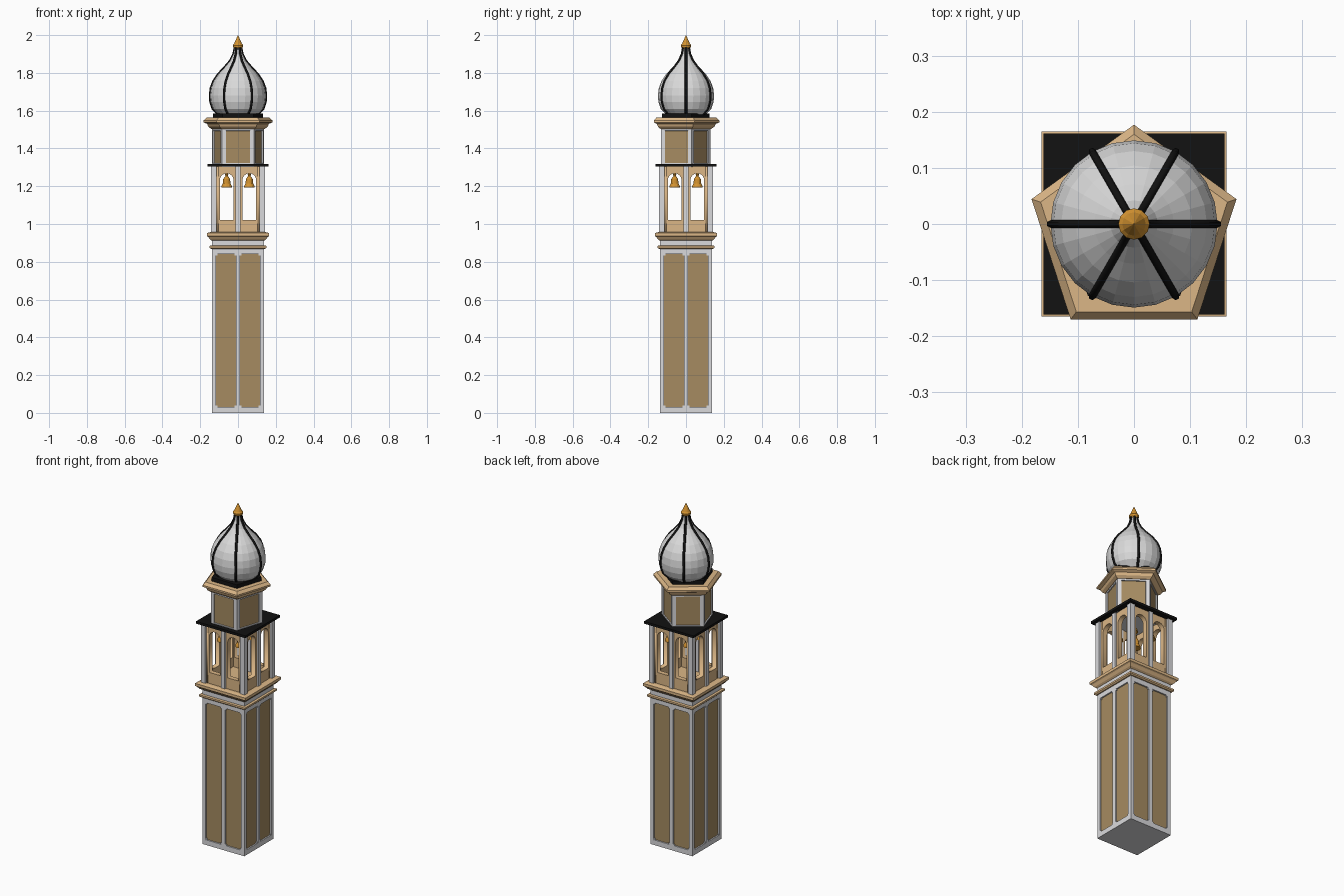
import bpy, bmesh, math
from mathutils import Matrix

if "Cube" in bpy.data.objects:
    bpy.data.objects.remove(bpy.data.objects["Cube"])


def material(name, rgb):
    m = bpy.data.materials.new(name)
    m.diffuse_color = (*rgb, 1)
    m.use_nodes = True
    m.node_tree.nodes["Principled BSDF"].inputs["Base Color"].default_value = m.diffuse_color
    return m


STONE = material("tan_stone", (0.71, 0.47, 0.24))
PANEL = material("brown_panel", (0.38, 0.26, 0.12))
WHITE = material("pale_trim", (0.70, 0.70, 0.72))
DOME = material("dome_grey", (0.70, 0.70, 0.70))
BLACK = material("black_metal", (0.006, 0.006, 0.006))
GOLD = material("golden_orange", (0.65, 0.29, 0.03))


def finish(name, bm, *mats):
    bmesh.ops.recalc_face_normals(bm, faces=bm.faces)
    me = bpy.data.meshes.new(name)
    bm.to_mesh(me)
    bm.free()
    for m in mats:
        me.materials.append(m)
    ob = bpy.data.objects.new(name, me)
    bpy.context.collection.objects.link(ob)
    return ob


def lathe_bm(profile, n, start=0.0, center=(0, 0)):
    """Stack of n-sided rings from (radius, z) pairs, capped at both ends."""
    bm = bmesh.new()
    rings = []
    for r, z in profile:
        rings.append([bm.verts.new((center[0] + r * math.cos(start + math.tau * j / n),
                                    center[1] + r * math.sin(start + math.tau * j / n), z))
                      for j in range(n)])
    for a, b in zip(rings, rings[1:]):
        for j in range(n):
            k = (j + 1) % n
            bm.faces.new((a[j], a[k], b[k], b[j]))
    bm.faces.new(rings[0][::-1])
    bm.faces.new(rings[-1])
    return bm


def square(name, profile, mat):
    """Square moulding, profile given as (half width, z)."""
    return finish(name, lathe_bm([(h * math.sqrt(2), z) for h, z in profile], 4, math.pi / 4), mat)


def four_sided(name, boxes, mat):
    """Boxes (x0, x1, y0, y1, z0, z1) for the front side, repeated on all four sides."""
    bm = bmesh.new()
    for q in range(4):
        turn = Matrix.Rotation(q * math.pi / 2, 4, 'Z')
        for x0, x1, y0, y1, z0, z1 in boxes:
            m = (Matrix.Translation(((x0 + x1) / 2, (y0 + y1) / 2, (z0 + z1) / 2))
                 @ Matrix.Diagonal((x1 - x0, y1 - y0, z1 - z0, 1)))
            bmesh.ops.create_cube(bm, size=1, matrix=turn @ m)
    return finish(name, bm, mat)


# Shaft: brown core framed by pale rails, stiles and notched panel corners
W = 0.137
square("shaft_panels", [(0.129, 0.02), (0.129, 0.85)], PANEL)
square("bottom_rail", [(W, 0), (W, 0.03)], WHITE)
square("frieze", [(W, 0.84), (W, 0.925)], WHITE)
four_sided("shaft_corner_posts", [(-W, -0.116, -W, -0.116, 0.03, 0.84)], WHITE)
four_sided("shaft_stiles", [(-0.011, 0.011, -W, -0.12, 0.03, 0.84)], WHITE)
notches = []
for x in (-0.116, -0.019, 0.011, 0.108):
    for z in (0.03, 0.832):
        notches.append((x, x + 0.008, -0.136, -0.12, z, z + 0.008))
four_sided("panel_corner_notches", notches, WHITE)

# Tan mouldings above the shaft
square("thin_moulding", [(0.143, 0.868), (0.15, 0.874), (0.15, 0.884), (0.143, 0.886)], STONE)
square("main_cornice", [(0.139, 0.912), (0.148, 0.918), (0.158, 0.932), (0.165, 0.936),
                        (0.165, 0.952), (0.145, 0.957)], STONE)


# Belfry walls with two round arches each
def spline(curve, pts):
    s = curve.splines.new('POLY')
    s.points.add(len(pts) - 1)
    for p, co in zip(s.points, pts):
        p.co = (*co, 1)
    return s


def curve_object(name, curve, mat):
    """Turn a curve into a mesh object."""
    tmp = bpy.data.objects.new(name + "_curve", curve)
    bpy.context.collection.objects.link(tmp)
    dg = bpy.context.evaluated_depsgraph_get()
    me = bpy.data.meshes.new_from_object(tmp.evaluated_get(dg))
    bpy.data.objects.remove(tmp)
    me.materials.clear()
    me.materials.append(mat)
    ob = bpy.data.objects.new(name, me)
    bpy.context.collection.objects.link(ob)
    return ob


Z0, Z1, AW, SPRING = 0.95, 1.306, 0.036, 1.232
cu = bpy.data.curves.new("arched_wall", 'CURVE')
cu.dimensions, cu.fill_mode, cu.extrude = '2D', 'BOTH', 0.014
outlines = [[(-0.131, Z0, 0), (0.131, Z0, 0), (0.131, Z1, 0), (-0.131, Z1, 0)]]
for cx in (-0.06, 0.06):
    arch = [(cx + AW * math.cos(math.pi * i / 12), SPRING + AW * math.sin(math.pi * i / 12), 0)
            for i in range(13)]
    outlines.append([(cx - AW, 1.022, 0), (cx + AW, 1.022, 0)] + arch)
for pts in outlines:
    spline(cu, pts).use_cyclic_u = True
wall = curve_object("belfry_wall_1", cu, STONE)
wall.data.transform(Matrix.Translation((0, -0.117, 0)) @ Matrix.Rotation(math.pi / 2, 4, 'X'))
for q in range(1, 4):
    w = bpy.data.objects.new(f"belfry_wall_{q + 1}", wall.data)
    w.rotation_euler.z = q * math.pi / 2
    bpy.context.collection.objects.link(w)

# Belfry posts and floor
four_sided("belfry_corner_posts", [(-0.143, -0.114, -0.143, -0.114, Z0, Z1)], WHITE)
four_sided("belfry_centre_posts", [(-0.012, 0.012, -0.141, -0.10, Z0, Z1)], WHITE)
square("belfry_floor", [(0.11, 0.95), (0.11, 0.965)], STONE)

# Bells hanging behind the arches
BELL = [(0.029, 1.192), (0.027, 1.202), (0.02, 1.215), (0.018, 1.238), (0.01, 1.25),
        (0.006, 1.254), (0.009, 1.262), (0.004, 1.272), (0.004, 1.306)]
for i, (x, y) in enumerate([(-1, -1), (1, -1), (1, 1), (-1, 1)]):
    finish(f"bell_{i + 1}", lathe_bm(BELL, 12, 0, (0.06 * x, 0.06 * y)), GOLD)

# Flat black roof slab
square("belfry_roof", [(0.161, 1.304), (0.161, 1.318)], BLACK)

# Five-sided drum with recessed brown panels
PC, P0 = (0, -0.015), math.pi / 2
bm = lathe_bm([(0.145, 1.302), (0.145, 1.515)], 5, P0, PC)
bmesh.ops.recalc_face_normals(bm, faces=bm.faces)
sides = [f for f in bm.faces if abs(f.normal.z) < 0.1]
bmesh.ops.inset_individual(bm, faces=sides, thickness=0.03, depth=0)
bmesh.ops.inset_individual(bm, faces=sides, thickness=0.0005, depth=-0.006)
for f in sides:
    f.material_index = 1
finish("drum", bm, WHITE, PANEL)

# Five-sided cornice and black dome base
finish("drum_cornice", lathe_bm([(0.148, 1.503), (0.165, 1.515), (0.172, 1.53), (0.192, 1.538),
                                 (0.192, 1.548), (0.175, 1.564)], 5, P0, PC), STONE)
finish("dome_base", lathe_bm([(0.14, 1.56), (0.14, 1.586)], 5, P0, PC), BLACK)

# Onion dome with six ribs
ONION = [(0.105, 1.58), (0.134, 1.61), (0.146, 1.645), (0.149, 1.68), (0.144, 1.72),
         (0.130, 1.757), (0.104, 1.795), (0.071, 1.83), (0.042, 1.864), (0.024, 1.90),
         (0.016, 1.94)]
finish("onion_dome", lathe_bm(ONION, 24), DOME)
ribs = bpy.data.curves.new("ribs", 'CURVE')
ribs.dimensions, ribs.bevel_depth, ribs.bevel_resolution = '3D', 0.0068, 1
ribs.use_fill_caps = True
for k in range(6):
    a = k * math.pi / 3
    spline(ribs, [(r * math.cos(a), r * math.sin(a), z) for r, z in ONION])
curve_object("dome_ribs", ribs, BLACK)

# Golden finial
finish("finial", lathe_bm([(0.018, 1.928), (0.027, 1.938), (0.028, 1.946), (0.021, 1.954),
                           (0.012, 1.974), (0.001, 2.0)], 12), GOLD)
